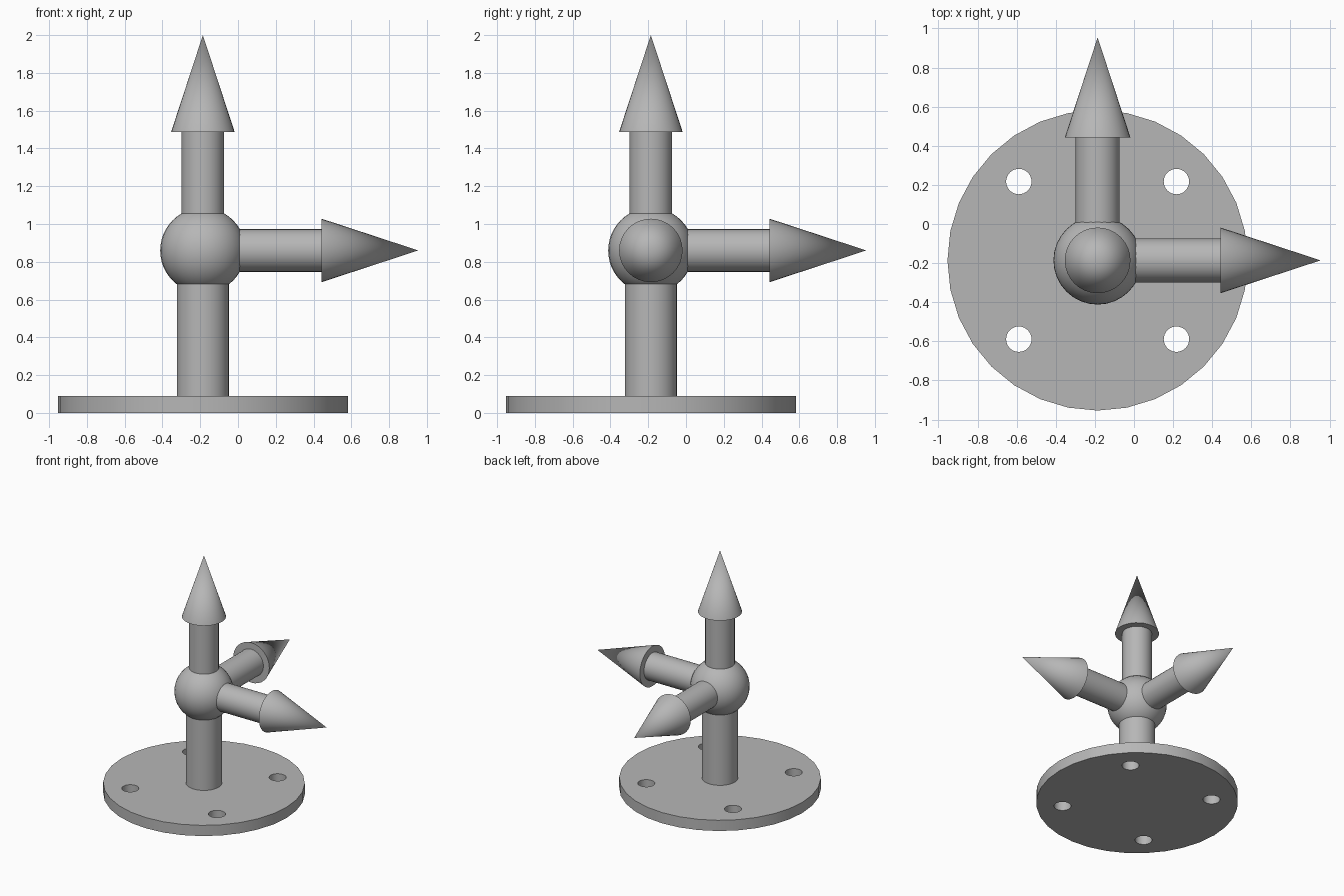
import bpy
import math
from mathutils import Vector

if "Cube" in bpy.data.objects:
    bpy.data.objects.remove(bpy.data.objects["Cube"], do_unlink=True)

SIDES = 32
AXIS = -0.186                              # x and y of the post
HUB = Vector((AXIS, AXIS, 0.86))           # centre of the ball
BASE_HEIGHT = 0.09

grey = bpy.data.materials.new("plain_grey")
grey.use_nodes = True
colour = (0.47, 0.47, 0.47, 1)
grey.diffuse_color = colour
grey.node_tree.nodes["Principled BSDF"].inputs["Base Color"].default_value = colour


def finish(name):
    obj = bpy.context.object
    obj.name = name
    obj.data.materials.append(grey)
    bpy.ops.object.shade_smooth_by_angle(angle=math.radians(30))
    return obj


def tapered(name, start, direction, length, r1, r2):
    """Cylinder or cone running from start along direction."""
    turn = Vector(direction).to_track_quat('Z', 'Y').to_euler()
    bpy.ops.mesh.primitive_cone_add(
        vertices=SIDES, radius1=r1, radius2=r2, depth=length,
        location=start + Vector(direction) * length / 2, rotation=turn)
    return finish(name)


# Round base plate with four bolt holes
up = Vector((0, 0, 1))
foot = Vector((AXIS, AXIS, 0))
plate = tapered("base_plate", foot, up, BASE_HEIGHT, 0.768, 0.768)
for sx in (-1, 1):
    for sy in (-1, 1):
        spot = foot + Vector((sx * 0.403, sy * 0.403, -0.1))
        cutter = tapered("hole_cutter", spot, up, 0.3, 0.065, 0.065)
        cutter.hide_render = True
        cut = plate.modifiers.new("bolt_hole", 'BOOLEAN')
        cut.operation = 'DIFFERENCE'
        cut.solver = 'EXACT'
        cut.object = cutter
        bpy.ops.object.select_all(action='DESELECT')
        plate.select_set(True)
        bpy.context.view_layer.objects.active = plate
        bpy.ops.object.modifier_apply(modifier=cut.name)
        bpy.data.objects.remove(cutter, do_unlink=True)
bpy.ops.object.shade_smooth_by_angle(angle=math.radians(30))

# Post and ball
tapered("post", foot + up * (BASE_HEIGHT - 0.01), up, 0.72, 0.138, 0.138)
bpy.ops.mesh.primitive_uv_sphere_add(segments=SIDES, ring_count=24,
                                     radius=0.226, location=HUB)
finish("hub_ball")

# Three arrows, each a shaft and a cone head
arrows = {"right_arrow": (1, 0, 0), "back_arrow": (0, 1, 0), "up_arrow": (0, 0, 1)}
for name, direction in arrows.items():
    d = Vector(direction)
    tapered(name + "_shaft", HUB + d * 0.1, d, 0.53, 0.113, 0.113)
    tapered(name + "_head", HUB + d * 0.628, d, 0.512, 0.168, 0)
